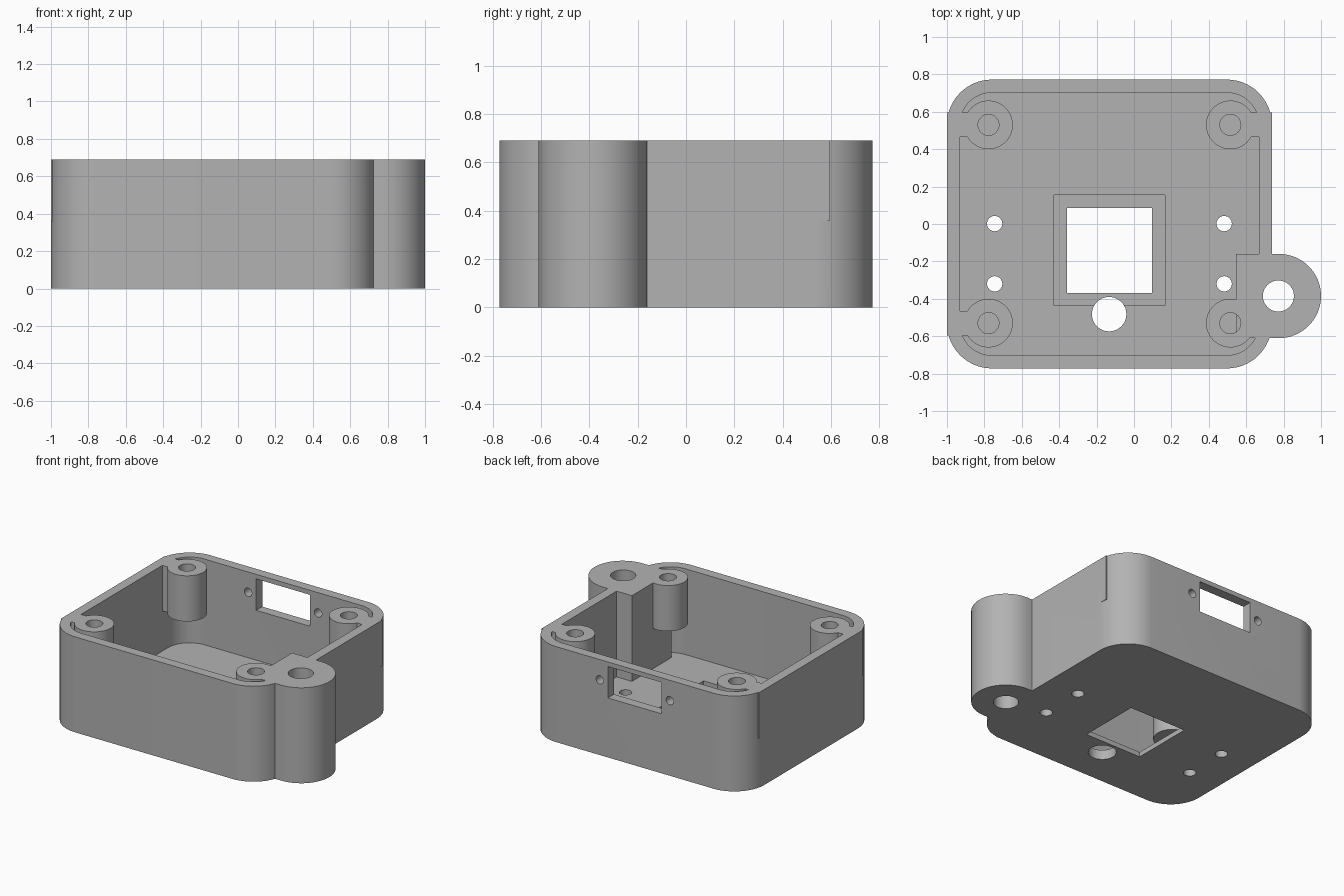
import bpy, bmesh, math

if "Cube" in bpy.data.objects:
    bpy.data.objects.remove(bpy.data.objects["Cube"])

H = 0.69          # overall height
MID = 0.36        # underside of the screw posts
FLOOR = 0.07

grey = bpy.data.materials.new("plain grey")
grey.diffuse_color = (0.45, 0.45, 0.45, 1)
grey.use_nodes = True
grey.node_tree.nodes["Principled BSDF"].inputs["Base Color"].default_value = grey.diffuse_color


def prism(name, pts, z0, z1):
    """Extrude a closed xy outline from z0 to z1."""
    bm = bmesh.new()
    face = bm.faces.new([bm.verts.new((x, y, z0)) for x, y in pts])
    top = bmesh.ops.extrude_face_region(bm, geom=[face])["geom"]
    bmesh.ops.translate(bm, vec=(0, 0, z1 - z0),
                        verts=[v for v in top if isinstance(v, bmesh.types.BMVert)])
    bmesh.ops.recalc_face_normals(bm, faces=bm.faces)
    me = bpy.data.meshes.new(name)
    bm.to_mesh(me)
    bm.free()
    ob = bpy.data.objects.new(name, me)
    bpy.context.collection.objects.link(ob)
    return ob


def arc(cx, cy, r, a0, a1, n):
    return [(cx + r * math.cos(math.radians(a0 + (a1 - a0) * i / n)),
             cy + r * math.sin(math.radians(a0 + (a1 - a0) * i / n))) for i in range(n + 1)]


def rounded(name, x0, x1, y0, y1, r, z0, z1):
    pts = (arc(x1 - r, y1 - r, r, 0, 90, 16) + arc(x0 + r, y1 - r, r, 90, 180, 16)
           + arc(x0 + r, y0 + r, r, 180, 270, 16) + arc(x1 - r, y0 + r, r, 270, 360, 16))
    return prism(name, pts, z0, z1)


def box(name, x0, x1, y0, y1, z0, z1):
    return prism(name, [(x0, y0), (x1, y0), (x1, y1), (x0, y1)], z0, z1)


def cyl(name, x, y, r, z0, z1, n=48):
    return prism(name, arc(x, y, r, 0, 360, n)[:-1], z0, z1)


def combine(target, tool, op):
    """Apply one boolean and discard the tool."""
    mod = target.modifiers.new("cut", 'BOOLEAN')
    mod.operation, mod.object, mod.solver = op, tool, 'EXACT'
    bpy.context.view_layer.update()
    dg = bpy.context.evaluated_depsgraph_get()
    me = bpy.data.meshes.new_from_object(target.evaluated_get(dg))
    target.modifiers.clear()
    target.data = me
    bpy.data.objects.remove(tool)


def add(tool):
    combine(case, tool, 'UNION')


def cut(tool):
    combine(case, tool, 'DIFFERENCE')


# Open-topped shell
case = rounded("case", -1.0, 0.737, -0.772, 0.772, 0.24, 0, H)
cut(rounded("cavity", -0.93, 0.667, -0.702, 0.702, 0.17, FLOOR, H + 0.1))

# Mounting ear: round end joined by a block that reaches into the cavity
add(prism("ear", [(0.545, -0.61)] + arc(0.775, -0.385, 0.225, -90, 90, 32)
          + [(0.545, -0.16)], 0, H))

# Hanging corner posts, each tied to its side wall by a web
posts = [(sx, sy) for sx in (-1, 1) for sy in (-1, 1)]
for sx, sy in posts:
    x, y = -0.1315 + sx * 0.6465, sy * 0.53
    wall = -1.0 if sx < 0 else 0.737
    add(box("web", min(x, wall), max(x, wall), y - 0.065, y + 0.065, MID, H))
    add(cyl("post", x, y, 0.13, MID, H))
for sx, sy in posts:
    cut(cyl("post_hole", -0.1315 + sx * 0.6465, sy * 0.53, 0.056, MID, H + 0.1, 32))

# Ear hole, cable hole and floor screw holes
cut(cyl("ear_hole", 0.772, -0.385, 0.083, -0.1, H + 0.1))
cut(cyl("cable_hole", -0.133, -0.482, 0.092, -0.1, 0.2))
for x in (-0.745, 0.482):
    for y in (0.002, -0.32):
        cut(cyl("floor_hole", x, y, 0.041, -0.1, 0.2, 32))

# Square floor window with a recessed ledge on the inside
cut(box("window", -0.358, 0.096, -0.369, 0.085, -0.1, 0.2))
cut(box("ledge", -0.427, 0.166, -0.437, 0.155, 0.035, 0.2))

# Connector slot in the back wall with a screw hole on each side
cut(box("slot", -0.346, 0.084, 0.65, 0.9, 0.43, 0.657))
for s in (-1, 1):
    hole = cyl("slot_hole", 0, 0, 0.03, -0.1, 0.1, 24)
    hole.rotation_euler.x = math.radians(90)
    hole.location = (-0.131 + s * 0.28, 0.74, 0.543)
    cut(hole)

# Finish
case.data.materials.clear()
case.data.materials.append(grey)
for p in case.data.polygons:
    p.material_index = 0
bpy.context.view_layer.objects.active = case
case.select_set(True)
bpy.ops.object.shade_smooth_by_angle(angle=math.radians(30))
